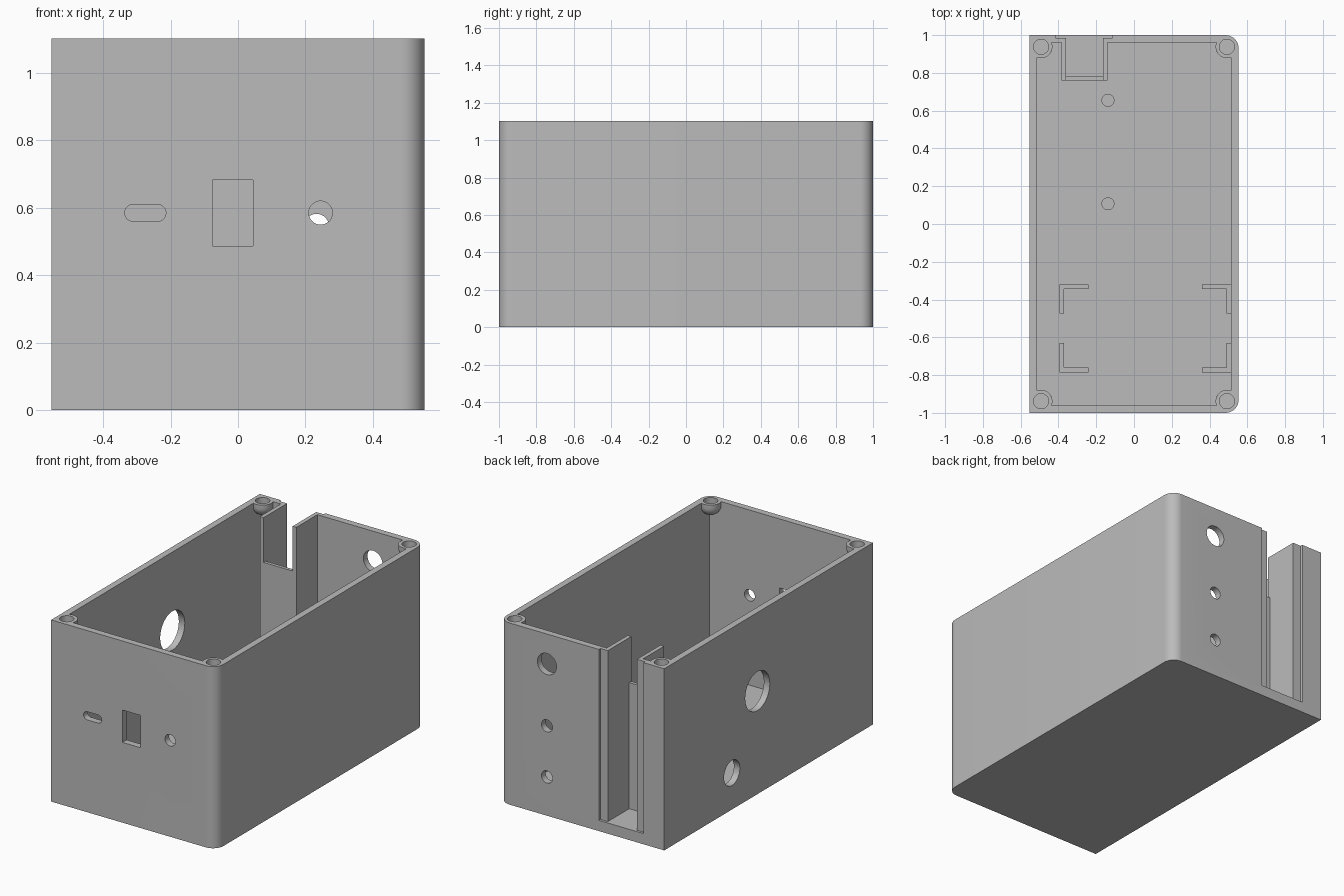
import bpy, bmesh, math
from mathutils import Matrix, Vector

cube = bpy.data.objects.get("Cube")
if cube:
    bpy.data.objects.remove(cube, do_unlink=True)

W, D, H = 0.554, 1.0, 1.102     # half width, half depth, height
WALL, FLOOR, OVER = 0.04, 0.04, 1.4

grey = bpy.data.materials.new("matte_grey")
grey.use_nodes = True
colour = (0.5, 0.5, 0.5, 1)
grey.diffuse_color = colour
grey.node_tree.nodes["Principled BSDF"].inputs["Base Color"].default_value = colour


def finish(name, bm):
    bmesh.ops.recalc_face_normals(bm, faces=bm.faces)
    mesh = bpy.data.meshes.new(name)
    bm.to_mesh(mesh)
    bm.free()
    mesh.materials.append(grey)
    obj = bpy.data.objects.new(name, mesh)
    bpy.context.collection.objects.link(obj)
    return obj


def add_box(bm, x, y, z):
    size = Matrix.Diagonal((x[1] - x[0], y[1] - y[0], z[1] - z[0], 1))
    centre = Vector((sum(x) / 2, sum(y) / 2, sum(z) / 2))
    bmesh.ops.create_cube(bm, size=1, matrix=Matrix.Translation(centre) @ size)


def box(name, x, y, z):
    bm = bmesh.new()
    add_box(bm, x, y, z)
    return finish(name, bm)


def rod(name, centre, radius, length, axis="Z"):
    turn = {"X": Matrix.Rotation(math.pi / 2, 4, "Y"),
            "Y": Matrix.Rotation(math.pi / 2, 4, "X"), "Z": Matrix()}[axis]
    bm = bmesh.new()
    bmesh.ops.create_cone(bm, cap_ends=True, segments=48, radius1=radius, radius2=radius,
                          depth=length, matrix=Matrix.Translation(centre) @ turn)
    return finish(name, bm)


def cut(target, cutter):
    """Subtract the cutter from the target and discard it."""
    mod = target.modifiers.new("cut", "BOOLEAN")
    mod.operation, mod.solver, mod.object = "DIFFERENCE", "EXACT", cutter
    graph = bpy.context.evaluated_depsgraph_get()
    mesh = bpy.data.meshes.new_from_object(target.evaluated_get(graph))
    target.modifiers.clear()
    target.data = mesh
    bpy.data.objects.remove(cutter, do_unlink=True)


# Outer shell, rounded on its two left vertical edges
bm = bmesh.new()
add_box(bm, (-W, W), (-D, D), (0, H))
edges = [e for e in bm.edges if all(v.co.x > 0 for v in e.verts)
         and abs(e.verts[0].co.z - e.verts[1].co.z) > 0.5]
bmesh.ops.bevel(bm, geom=edges, offset=0.07, segments=10, profile=0.5, affect="EDGES")
body = finish("enclosure_body", bm)

# Cavity, leaving the slot housing and the domed corner bosses standing
cavity = box("cavity", (-W + WALL, W - WALL), (-D + WALL, D - WALL), (FLOOR, 1.3))
cut(cavity, box("slot_housing", (-0.385, -0.14), (0.76, 1.2), (-0.1, OVER)))
corners = [(sx * 0.492, sy * 0.938) for sx in (-1, 1) for sy in (-1, 1)]
for x, y in corners:
    bm = bmesh.new()
    bmesh.ops.create_uvsphere(bm, u_segments=40, v_segments=20, radius=0.06)
    for v in bm.verts:
        if v.co.z > 0.001:
            v.co.z += 0.4
        v.co += Vector((x, y, 1.08))
    cut(cavity, finish("corner_boss", bm))
cut(body, cavity)

# Screw holes in the bosses
for x, y in corners:
    cut(body, rod("screw_hole", (x, y, H), 0.04, 0.09))

# Rear slot: shallow outer recess, deep pocket and lowered inner wall
cut(body, box("slot_recess", (-0.415, -0.115), (0.985, 1.2), (0.065, OVER)))
cut(body, box("slot_pocket", (-0.36, -0.165), (0.78, 1.3), (0.065, OVER)))
cut(body, box("slot_notch", (-0.36, -0.165), (0.7, 1.1), (0.83, OVER)))

# Front openings: window, round hole and rounded slot
cut(body, box("window", (-0.075, 0.045), (-1.1, -0.9), (0.487, 0.683)))
cut(body, rod("front_hole", (0.245, -D, 0.585), 0.035, 0.2, "Y"))
bm = bmesh.new()
bmesh.ops.create_cone(bm, cap_ends=True, segments=32, radius1=0.025, radius2=0.025, depth=0.2,
                      matrix=Matrix.Rotation(math.pi / 2, 4, "X"))
for v in bm.verts:
    if abs(v.co.x) > 0.001:
        v.co.x += math.copysign(0.036, v.co.x)
    v.co += Vector((-0.275, -D, 0.585))
cut(body, finish("front_slot", bm))

# Back and right-hand holes
for z, radius in ((0.92, 0.064), (0.545, 0.037), (0.235, 0.037)):
    cut(body, rod("back_hole", (0.233, D, z), radius, 0.2, "Y"))
for y, z, radius in ((0.106, 0.625, 0.118), (0.351, 0.222, 0.076)):
    cut(body, rod("side_hole", (-W, y, z), radius, 0.2, "X"))

parts = [body]

# Corner brackets on the floor
bracket_height = (FLOOR - 0.01, 0.14)
for x, sx, side in ((-0.395, 1, "right"), (0.515, -1, "left")):
    for y, sy, end in ((-0.785, 1, "front"), (-0.32, -1, "back")):
        bm = bmesh.new()
        outline = [(0, 0), (0.155, 0), (0.155, 0.025), (0.025, 0.025), (0.025, 0.155), (0, 0.155)]
        face = bm.faces.new([bm.verts.new((x + sx * a, y + sy * b, bracket_height[0]))
                             for a, b in outline])
        top = bmesh.ops.extrude_face_region(bm, geom=[face])["geom"]
        bmesh.ops.translate(bm, verts=[g for g in top if isinstance(g, bmesh.types.BMVert)],
                            vec=(0, 0, bracket_height[1] - bracket_height[0]))
        parts.append(finish(f"{end}_{side}_bracket", bm))

# Locating pegs on the floor
for name, y in (("middle_peg", 0.107), ("back_peg", 0.655)):
    parts.append(rod(name, (-0.138, y, 0.085), 0.034, 0.11))

# Smooth curved walls, keep edges sharp
bpy.ops.object.select_all(action="DESELECT")
for obj in parts:
    obj.select_set(True)
bpy.context.view_layer.objects.active = body
bpy.ops.object.shade_smooth_by_angle(angle=math.radians(30))
